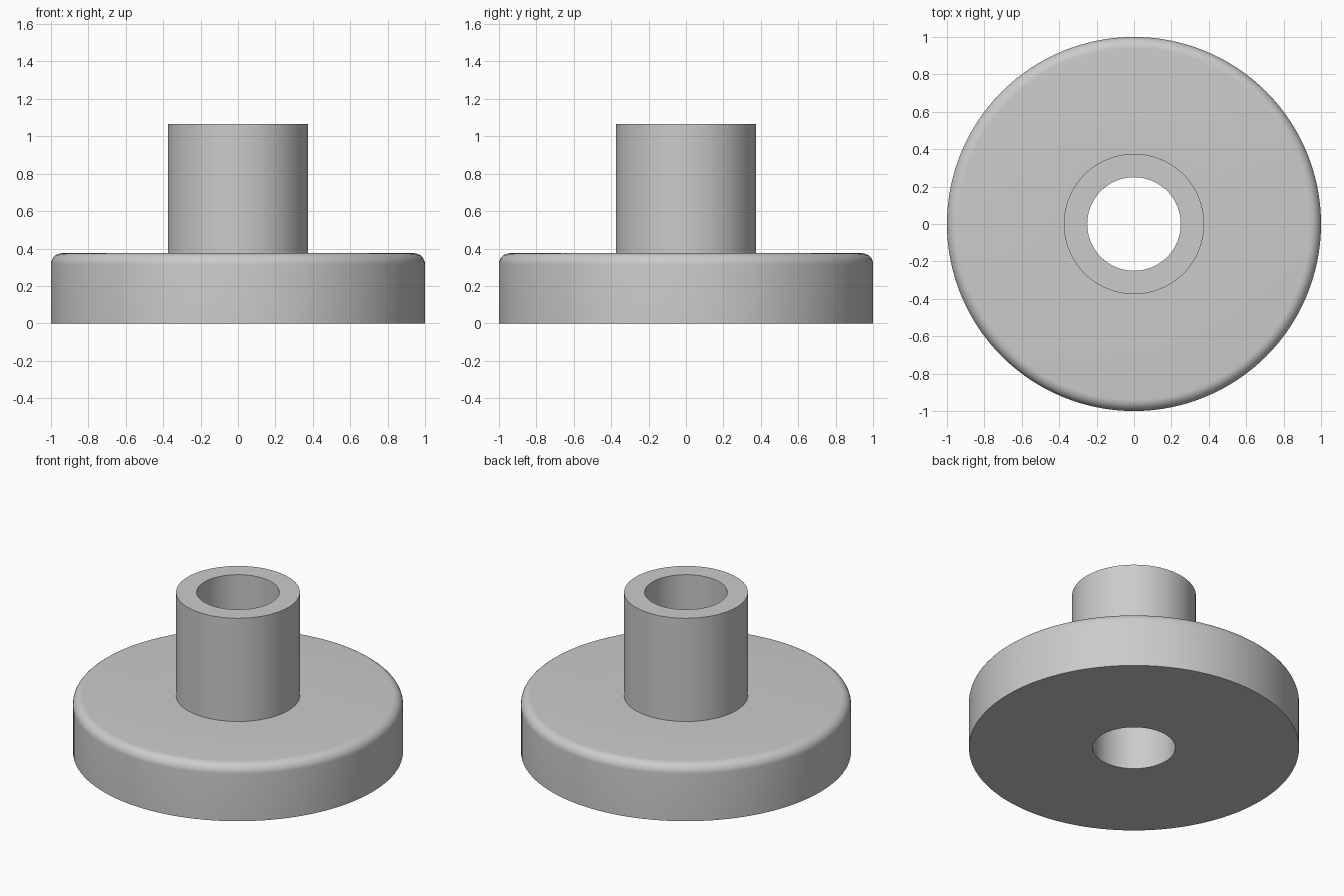
import bpy, bmesh, math

cube = bpy.data.objects.get("Cube")
if cube:
    bpy.data.objects.remove(cube, do_unlink=True)

SEGMENTS = 128
BORE_R, HUB_R, FLANGE_R = 0.25, 0.375, 1.0
FLANGE_TOP, HUB_TOP, FILLET = 0.375, 1.065, 0.06

# Single grey material
grey = bpy.data.materials.new("plain_grey")
grey.use_nodes = True
colour = (0.6, 0.6, 0.6, 1.0)
grey.diffuse_color = colour
grey.node_tree.nodes["Principled BSDF"].inputs["Base Color"].default_value = colour

# Half section: bore, base, rounded flange rim, hub
profile = [(BORE_R, 0), (FLANGE_R, 0)]
steps = 8
for i in range(steps + 1):
    a = math.pi / 2 * i / steps
    profile.append((FLANGE_R - FILLET + FILLET * math.cos(a),
                    FLANGE_TOP - FILLET + FILLET * math.sin(a)))
profile += [(HUB_R, FLANGE_TOP), (HUB_R, HUB_TOP), (BORE_R, HUB_TOP)]

# Revolve the closed section about the z axis
bm = bmesh.new()
verts = [bm.verts.new((r, 0, z)) for r, z in profile]
edges = [bm.edges.new((v, verts[(i + 1) % len(verts)])) for i, v in enumerate(verts)]
bmesh.ops.spin(bm, geom=verts + edges, cent=(0, 0, 0), axis=(0, 0, 1),
               angle=math.tau, steps=SEGMENTS, use_merge=True)
bmesh.ops.remove_doubles(bm, verts=bm.verts, dist=1e-5)
bmesh.ops.recalc_face_normals(bm, faces=bm.faces)

mesh = bpy.data.meshes.new("flanged_bushing")
bm.to_mesh(mesh)
bm.free()
mesh.materials.append(grey)
bushing = bpy.data.objects.new("flanged_bushing", mesh)
bpy.context.collection.objects.link(bushing)

# Smooth round walls, crisp corners
bpy.ops.object.select_all(action="DESELECT")
bushing.select_set(True)
bpy.context.view_layer.objects.active = bushing
bpy.ops.object.shade_smooth_by_angle(angle=math.radians(30))
